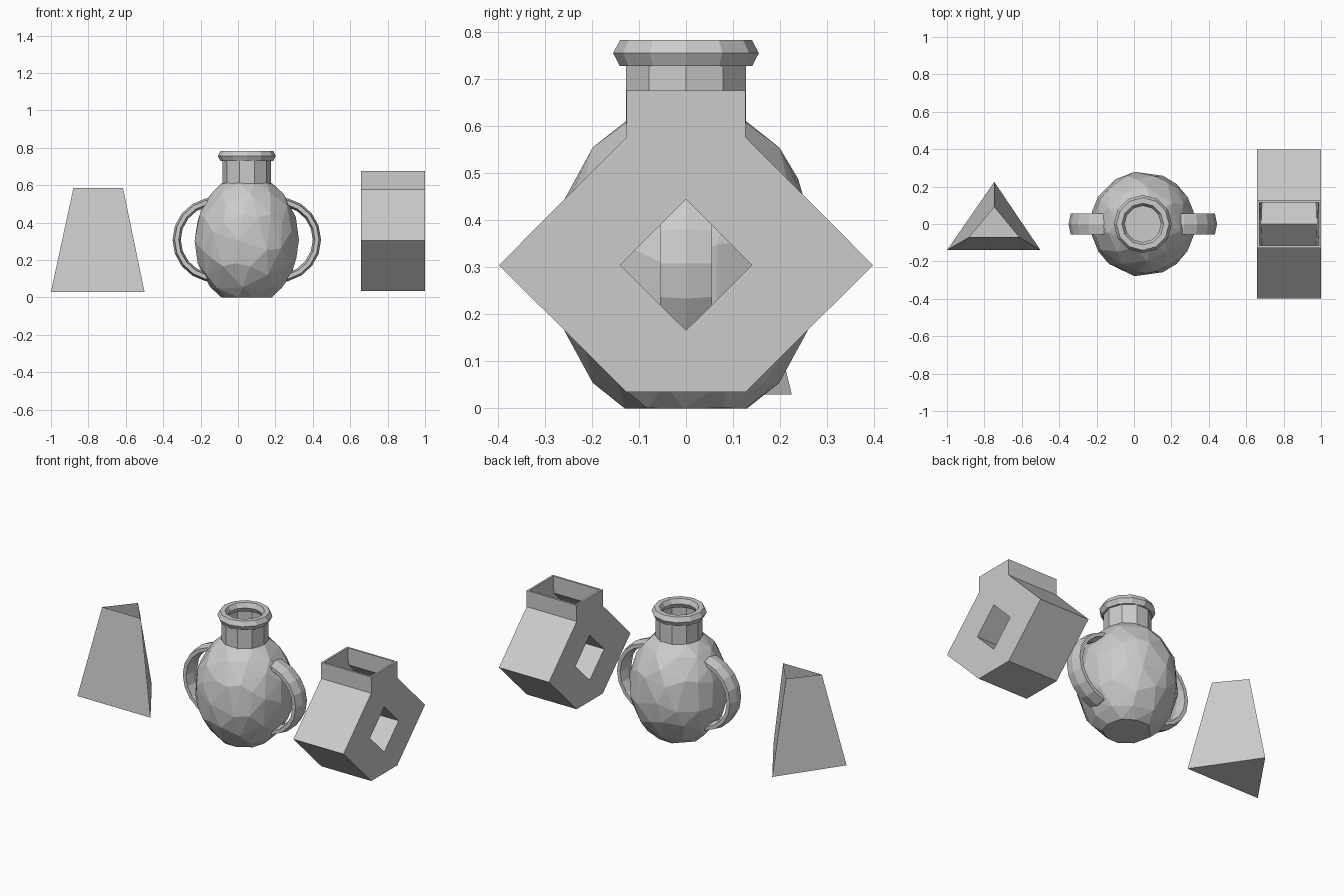
import bpy, bmesh
from math import sin, cos, pi, radians

if "Cube" in bpy.data.objects:
    bpy.data.objects.remove(bpy.data.objects["Cube"])

CX = 0.047  # urn axis


def finish(bm, name, recalc=True):
    if recalc:
        bmesh.ops.recalc_face_normals(bm, faces=bm.faces)
    me = bpy.data.meshes.new(name)
    bm.to_mesh(me)
    bm.free()
    ob = bpy.data.objects.new(name, me)
    bpy.context.collection.objects.link(ob)
    return ob


def skin(bm, rings, close):
    n = len(rings[0])
    for i in range(len(rings) if close else len(rings) - 1):
        a, b = rings[i], rings[(i + 1) % len(rings)]
        for j in range(n):
            k = (j + 1) % n
            bm.faces.new((a[j], a[k], b[k], b[j]))


# three-sided tapered vessel, open at the top
bm = bmesh.new()
low = [bm.verts.new(p) for p in [(-1, -.14, .03), (-.5, -.14, .03), (-.747, .225, .03)]]
top = [bm.verts.new(p) for p in [(-.88, -.07, .585), (-.615, -.07, .585), (-.747, .09, .585)]]
skin(bm, [low, top], False)
bm.faces.new(low[::-1])
finish(bm, "triangular_vessel")

# angular vessel with a diamond tunnel, open neck
outer = [(-.127, .035), (.127, .035), (.398, .305), (.127, .577),
         (.127, .677), (-.127, .677), (-.127, .577), (-.398, .305)]
hole = [(0, .166), (.14, .305), (0, .445), (-.14, .305)]
bm = bmesh.new()
sides = []
for x in (.658, 1.0):
    v = [bm.verts.new((x, y, z)) for y, z in outer + hole]
    for f in [(0, 1, 8), (1, 2, 9, 8), (2, 3, 10, 9), (3, 4, 5, 6, 10),
              (6, 7, 11, 10), (7, 0, 8, 11)]:
        bm.faces.new([v[i] for i in f])
    sides.append(v)
a, b = sides
for i in range(8):
    if i != 4:  # neck opening
        j = (i + 1) % 8
        bm.faces.new((a[i], a[j], b[j], b[i]))
skin(bm, [a[8:], b[8:]], False)
box = finish(bm, "angular_vessel")
m = box.modifiers.new("wall", 'SOLIDIFY')
m.thickness = .012
m.offset = -1
m.use_even_offset = True

# urn body: faceted ellipsoid cut flat at both ends
bm = bmesh.new()
bmesh.ops.create_icosphere(bm, subdivisions=3, radius=1)
for v in bm.verts:
    v.co = (CX + v.co.x * .279, v.co.y * .279, .305 + v.co.z * .35)
for z, s in ((0, -1), (.61, 1)):
    bmesh.ops.bisect_plane(bm, geom=bm.verts[:] + bm.edges[:] + bm.faces[:], dist=1e-5,
                           plane_co=(0, 0, z), plane_no=(0, 0, s), clear_outer=True)
base = [e for e in bm.edges if e.is_boundary and e.verts[0].co.z < .1]
bmesh.ops.contextual_create(bm, geom=base)
body = finish(bm, "urn_body")
d = body.modifiers.new("facets", 'DECIMATE')
d.ratio = .5

# urn neck
bm = bmesh.new()
N = 10
rings = [[bm.verts.new((CX + .13 * cos(2 * pi * i / N), .134 * sin(2 * pi * i / N), z))
          for i in range(N)] for z in (.6, .735)]
skin(bm, rings, False)
finish(bm, "urn_neck")

# urn rim
bm = bmesh.new()
rings = []
for i in range(12):
    t = 2 * pi * i / 12
    ring = []
    for j in range(6):
        p = 2 * pi * j / 6
        r = .126 + .029 * cos(p)
        ring.append(bm.verts.new((CX + r * cos(t), r * sin(t), .756 + .032 * sin(p))))
    rings.append(ring)
skin(bm, rings, True)
finish(bm, "urn_rim")


# urn handles: flattened arcs ending inside the body
def handle(name, side):
    bm = bmesh.new()
    rings = []
    n = 10
    for i in range(n + 1):
        t = radians(-95 + 190 * i / n)
        ring = []
        for j in range(6):
            p = 2 * pi * j / 6
            q = .022 * cos(p)
            ring.append(bm.verts.new((CX + side * (.165 + (.21 + q) * cos(t)),
                                      .064 * sin(p), .308 + (.206 + q) * sin(t))))
        rings.append(ring)
    skin(bm, rings, False)
    bm.faces.new(rings[0])
    bm.faces.new(rings[-1])
    finish(bm, name)


handle("left_handle", -1)
handle("right_handle", 1)
